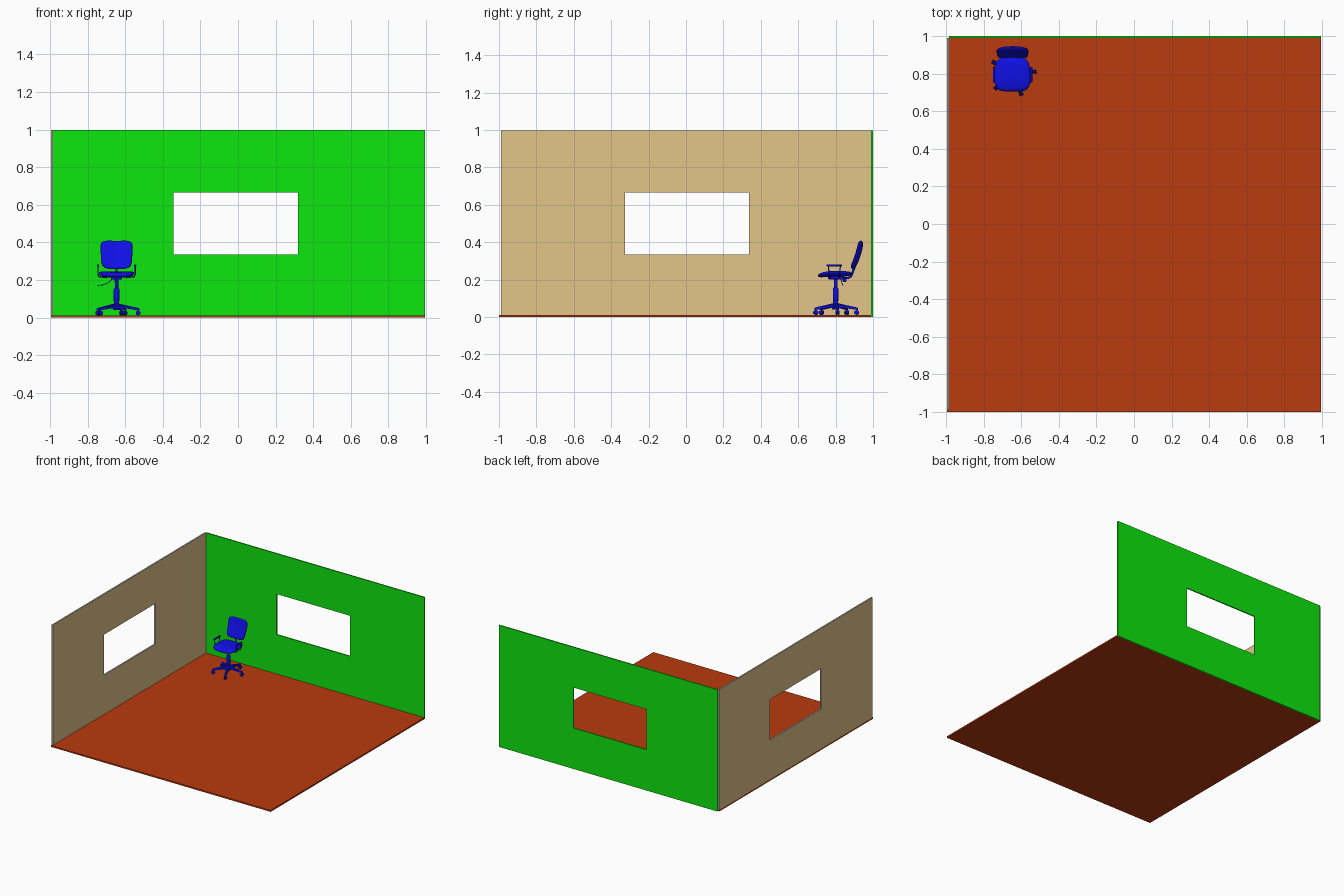
import bpy, bmesh, math
from mathutils import Vector, Matrix

if "Cube" in bpy.data.objects:
    bpy.data.objects.remove(bpy.data.objects["Cube"])


def material(name, rgb):
    m = bpy.data.materials.new(name)
    m.diffuse_color = (*rgb, 1)
    m.use_nodes = True
    m.node_tree.nodes["Principled BSDF"].inputs["Base Color"].default_value = m.diffuse_color
    return m


RUST = material("rust", (0.487, 0.043, 0.0045))
TAN = material("tan", (0.77, 0.565, 0.248))
GREEN = material("green", (0.0048, 0.8, 0.0048))
BLUE = material("blue", (0.005, 0.005, 0.80))
GREY = material("edge_grey", (0.5, 0.5, 0.5))
CX, CY, FLOOR = -0.646, 0.80, 0.012
W, TOP = 0.996, 0.997


def finish(bm, name, mat, smooth=True):
    bmesh.ops.recalc_face_normals(bm, faces=bm.faces)
    me = bpy.data.meshes.new(name)
    bm.to_mesh(me)
    bm.free()
    me.materials.append(mat)
    ob = bpy.data.objects.new(name, me)
    bpy.context.collection.objects.link(ob)
    if smooth:
        bpy.ops.object.select_all(action='DESELECT')
        ob.select_set(True)
        bpy.context.view_layer.objects.active = ob
        bpy.ops.object.shade_smooth_by_angle(angle=math.radians(40))
    return ob


def box(name, lo, hi, mat, bevel=0):
    bm = bmesh.new()
    lo, hi = Vector(lo), Vector(hi)
    bmesh.ops.create_cube(bm, size=1, matrix=Matrix.Translation((lo + hi) / 2)
                          @ Matrix.Diagonal((*(hi - lo), 1)))
    if bevel:
        bmesh.ops.bevel(bm, geom=bm.edges[:], offset=bevel, segments=2, affect='EDGES', profile=0.5)
    return finish(bm, name, mat, bevel > 0)


def window_wall(name, place, u0, u1, z0, mid, depth, mat):
    """Wall panel with a rectangular opening; place maps (u, z) to 3D."""
    bm = bmesh.new()
    corners = lambda a, b, c, d: [bm.verts.new(place(u, z)) for u, z in ((a, c), (b, c), (b, d), (a, d))]
    outer = corners(u0, u1, z0, TOP)
    inner = corners(mid - 0.332, mid + 0.332, 0.334, 0.666)
    faces = [bm.faces.new((outer[i], outer[(i + 1) % 4], inner[(i + 1) % 4], inner[i])) for i in range(4)]
    new = bmesh.ops.extrude_face_region(bm, geom=faces, use_keep_orig=True)["geom"]
    bmesh.ops.translate(bm, verts=[g for g in new if isinstance(g, bmesh.types.BMVert)], vec=depth)
    return finish(bm, name, mat, False)


def lathe(name, profile, matrix, steps=24):
    """Closed turned part from (radius, height) points."""
    bm = bmesh.new()
    rings = [[bm.verts.new(matrix @ Vector((r * math.cos(math.tau * i / steps),
                                            r * math.sin(math.tau * i / steps), h)))
              for i in range(steps)] for r, h in profile]
    for a, b in zip(rings, rings[1:]):
        for i in range(steps):
            j = (i + 1) % steps
            bm.faces.new((a[i], a[j], b[j], b[i]))
    bm.faces.new(rings[0])
    bm.faces.new(rings[-1])
    return finish(bm, name, BLUE)


def cushion(name, half_w, half_h, thick, power, shape, steps=48):
    """Puffy rounded-rectangle pad; shape maps local (u, v, t) to 3D."""
    bm = bmesh.new()
    radii = (0.3, 0.6, 0.8, 0.91, 0.97, 1.0)
    layers = [(r, 1) for r in radii] + [(r, -1) for r in radii[-2::-1]]
    rings = []
    for r, side in layers:
        t = side * thick * math.sqrt(max(0, 1 - r ** 6))
        ring = []
        for i in range(steps):
            a = math.tau * i / steps
            c, s = math.cos(a), math.sin(a)
            u = half_w * r * math.copysign(abs(c) ** power, c)
            v = half_h * r * math.copysign(abs(s) ** power, s)
            ring.append(bm.verts.new(shape(u, v, t)))
        rings.append(ring)
    for a, b in zip(rings, rings[1:]):
        for i in range(steps):
            j = (i + 1) % steps
            bm.faces.new((a[i], a[j], b[j], b[i]))
    for ring, t in ((rings[0], thick), (rings[-1], -thick)):
        mid = bm.verts.new(shape(0, 0, t))
        for i in range(steps):
            bm.faces.new((ring[i], ring[(i + 1) % steps], mid))
    return finish(bm, name, BLUE)


def tube(name, points, radius):
    cu = bpy.data.curves.new(name, 'CURVE')
    cu.dimensions = '3D'
    cu.bevel_depth = radius
    cu.bevel_resolution = 2
    cu.use_fill_caps = True
    sp = cu.splines.new('POLY')
    sp.points.add(len(points) - 1)
    for p, co in zip(sp.points, points):
        p.co = (*co, 1)
    cu.materials.append(BLUE)
    ob = bpy.data.objects.new(name, cu)
    bpy.context.collection.objects.link(ob)
    return ob


# Room: floor slab and two walls with window openings
box("floor", (-W, -1, 0), (W, 0.99, FLOOR), RUST)
window_wall("back_wall", lambda u, z: (u, 0.99, z), 0.012 - W, W, 0, -0.012, (0, 0.01, 0), GREEN)
left = window_wall("left_wall", lambda u, z: (-W, u, z), -0.99, 0.99, FLOOR, 0.005, (0.012, 0, 0), TAN)
# Bare grey edges of the left wall
left.data.materials.append(GREY)
for f in left.data.polygons:
    f.material_index = int(abs(f.normal.x) < 0.5)


# Seat with drooping front edge and slightly narrower rear
def seat_shape(u, v, t):
    droop = 0.010 * max(0, -v / 0.09) ** 2
    dish = 0.004 * (u / 0.096) ** 2
    return (CX + u * (1 - 0.6 * max(0, v)), 0.796 + v, 0.231 + t - droop + dish)


cushion("seat", 0.094, 0.091, 0.014, 0.48, seat_shape)


# Backrest, leaning back and curved around the sitter
def back_shape(u, v, t):
    lean = math.radians(18)
    d = t - 0.013 * (u / 0.086) ** 2 + 0.008 * (1 - (v / 0.08) ** 2)
    w = u * (1 + 0.7 * v)
    return (CX + w, 0.914 + v * math.sin(lean) + d * math.cos(lean),
            0.333 + v * math.cos(lean) - d * math.sin(lean))


cushion("backrest", 0.084, 0.079, 0.012, 0.38, back_shape)

# Under-seat mechanism and backrest support
box("seat_mechanism", (CX - 0.03, CY - 0.04, 0.202), (CX + 0.03, CY + 0.045, 0.220), BLUE, 0.004)
tube("back_support", [(CX, CY + 0.02, 0.210), (CX, 0.865, 0.208), (CX, 0.883, 0.218),
                      (CX, 0.897, 0.255), (CX, 0.922, 0.330)], 0.006)
lathe("back_knob", [(0.005, -0.016), (0.010, -0.014), (0.010, 0.002), (0.005, 0.004)],
      Matrix.Translation((CX, 0.848, 0.204)), 16)

# Height lever
tube("height_lever", [(CX - 0.02, 0.825, 0.206), (CX - 0.045, 0.833, 0.184),
                      (CX - 0.075, 0.838, 0.173), (CX - 0.102, 0.84, 0.170)], 0.0018)

# Armrests: bracket loop with a pad on top
for side, s in (("left", -1), ("right", 1)):
    x0, x1, x2 = CX + s * 0.05, CX + s * 0.092, CX + s * 0.099
    tube(side + "_arm_frame", [(x0, 0.771, 0.212), (x1, 0.769, 0.217), (x2, 0.767, 0.228),
                               (x2, 0.760, 0.273), (x2, 0.826, 0.273), (x2, 0.819, 0.228),
                               (x1, 0.817, 0.217), (x0, 0.815, 0.212)], 0.0036)
    box(side + "_arm_pad", (x2 - 0.006, 0.751, 0.271), (x2 + 0.006, 0.835, 0.282), BLUE, 0.004)

# Gas column and hub
lathe("column", [(0.019, 0.040), (0.020, 0.062), (0.013, 0.078), (0.013, 0.085), (0.015, 0.088),
                 (0.015, 0.150), (0.012, 0.156), (0.009, 0.158), (0.009, 0.206)],
      Matrix.Translation((CX, CY, 0)))

# Five-star base with twin-wheel casters
for i in range(5):
    spin = Matrix.Translation((CX, CY, 0)) @ Matrix.Rotation(math.radians(5 + 72 * i), 4, 'Z')
    bm = bmesh.new()
    rings = []
    for d, w, lo, hi in ((0.008, 0.012, 0.048, 0.075), (0.06, 0.010, 0.047, 0.063),
                         (0.105, 0.008, 0.040, 0.054), (0.121, 0.006, 0.038, 0.049)):
        rings.append([bm.verts.new(spin @ Vector(p)) for p in
                      ((d, -w, lo), (d, w, lo), (d, w, hi - 0.005), (d, w * 0.5, hi),
                       (d, -w * 0.5, hi), (d, -w, hi - 0.005))])
    for a, b in zip(rings, rings[1:]):
        for k in range(6):
            bm.faces.new((a[k], a[(k + 1) % 6], b[(k + 1) % 6], b[k]))
    bm.faces.new(rings[0])
    bm.faces.new(rings[-1])
    finish(bm, f"base_leg_{i + 1}", BLUE)
    lathe(f"caster_stem_{i + 1}", [(0.004, 0.026), (0.004, 0.042)],
          spin @ Matrix.Translation((0.115, 0, 0)), 12)
    for s in (-1, 1):
        hub = spin @ Matrix.Translation((0.115, s * 0.0055, FLOOR + 0.012)) @ Matrix.Rotation(math.pi / 2, 4, 'X')
        lathe(f"caster_wheel_{i + 1}_{'a' if s < 0 else 'b'}",
              [(0.009, -0.0045), (0.012, -0.003), (0.012, 0.003), (0.009, 0.0045)], hub, 20)
